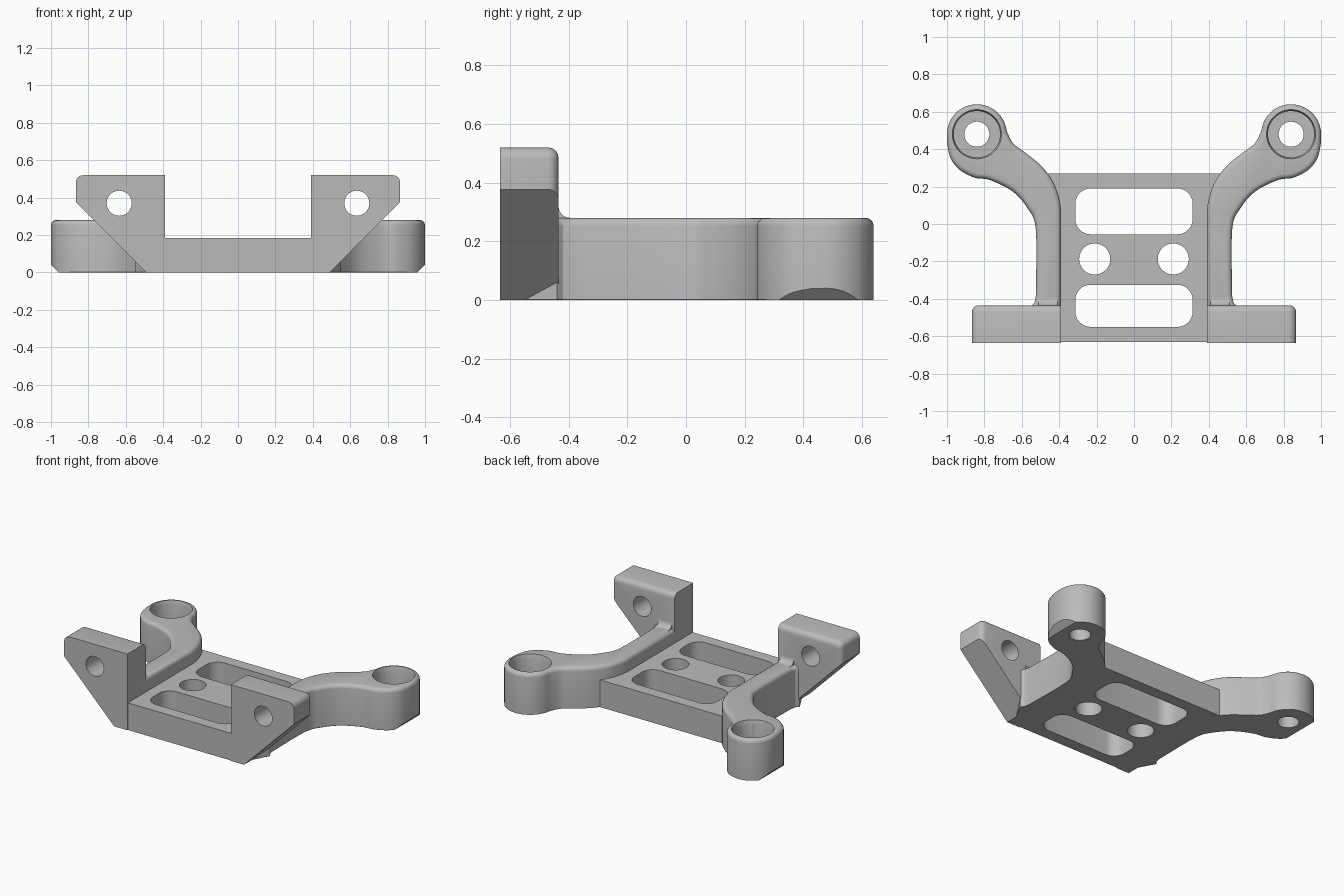
import bpy, bmesh
from math import cos, sin, radians, pi
from mathutils import Matrix, Vector

if "Cube" in bpy.data.objects:
    bpy.data.objects.remove(bpy.data.objects["Cube"])

grey = bpy.data.materials.new("plain_grey")
grey.use_nodes = True
COLOUR = (0.5, 0.5, 0.5, 1)
grey.diffuse_color = COLOUR
grey.node_tree.nodes["Principled BSDF"].inputs["Base Color"].default_value = COLOUR


def arc(cx, cy, r, a0, a1, n):
    """Points along an arc, angles in degrees."""
    angles = [radians(a0 + (a1 - a0) * i / n) for i in range(n + 1)]
    return [(cx + r * cos(a), cy + r * sin(a)) for a in angles]


def spline(points, steps=5):
    """Smooth curve through the points."""
    p = [Vector(q) for q in [points[0]] + points + [points[-1]]]
    out = []
    for a, b, c, d in zip(p, p[1:], p[2:], p[3:]):
        for i in range(steps):
            t = i / steps
            out.append(tuple(0.5 * (2 * b + (c - a) * t + (2 * a - 5 * b + 4 * c - d) * t ** 2
                                    + (3 * b - a - 3 * c + d) * t ** 3)))
    return out + [points[-1]]


def rounded_rect(x0, x1, y0, y1, r):
    return (arc(x1 - r, y1 - r, r, 0, 90, 8) + arc(x0 + r, y1 - r, r, 90, 180, 8)
            + arc(x0 + r, y0 + r, r, 180, 270, 8) + arc(x1 - r, y0 + r, r, 270, 360, 8))


def prism(name, outline, low, high, axis="Z", bevels=()):
    """Extrude an outline along an axis; each bevel is (edge rule, width, segments)."""
    place = {"Z": lambda a, b, h: (a, b, h), "Y": lambda a, b, h: (a, h, b),
             "X": lambda a, b, h: (h, a, b)}[axis]
    bm = bmesh.new()
    bottom = bm.faces.new([bm.verts.new(place(a, b, low)) for a, b in outline])
    new = bmesh.ops.extrude_face_region(bm, geom=[bottom], use_keep_orig=True)["geom"]
    shift = Vector(place(0, 0, high - low))
    bmesh.ops.translate(bm, vec=shift, verts=[v for v in new if isinstance(v, bmesh.types.BMVert)])
    bmesh.ops.recalc_face_normals(bm, faces=bm.faces)
    for rule, width, segments in bevels:
        edges = [e for e in bm.edges if rule(e.verts[0].co, e.verts[1].co)]
        bmesh.ops.bevel(bm, geom=edges, offset=width, segments=segments, profile=0.5,
                        affect="EDGES", clamp_overlap=True)
    mesh = bpy.data.meshes.new(name)
    bm.to_mesh(mesh)
    bm.free()
    obj = bpy.data.objects.new(name, mesh)
    bpy.context.collection.objects.link(obj)
    mesh.materials.append(grey)
    return obj


def activate(obj):
    bpy.ops.object.select_all(action="DESELECT")
    obj.select_set(True)
    bpy.context.view_layer.objects.active = obj


def cut(obj, cutters):
    activate(obj)
    for c in cutters:
        mod = obj.modifiers.new("cut", "BOOLEAN")
        mod.operation, mod.solver, mod.object = "DIFFERENCE", "EXACT", c
        bpy.ops.object.modifier_apply(modifier=mod.name)
        bpy.data.objects.remove(c)


def finish(obj):
    activate(obj)
    bpy.ops.object.shade_smooth_by_angle(angle=radians(30))


def mirrored(obj, name):
    twin = bpy.data.objects.new(name, obj.data.copy())
    twin.data.transform(Matrix.Scale(-1, 4, (1, 0, 0)))
    twin.data.flip_normals()
    bpy.context.collection.objects.link(twin)
    finish(twin)


def cylinder(x, y, r, low, high, axis="Z"):
    return prism("cutter", arc(x, y, r, 0, 352.5, 47), low, high, axis)


# Base plate with two slots and two round holes
HALF = 0.47
base = prism("base_plate", [(-HALF, -0.63), (HALF, -0.63), (HALF, 0.27), (-HALF, 0.27)], 0, 0.185)
cut(base, [prism("cutter", rounded_rect(-0.313, 0.313, y0, y1, 0.08), -0.1, 0.3)
           for y0, y1 in ((-0.055, 0.19), (-0.55, -0.325))]
    + [cylinder(s * 0.21, -0.187, 0.083, -0.1, 0.3) for s in (-1, 1)])
finish(base)

# Curved arm ending in a round boss
TOP = 0.28
BX, BY = 0.84, 0.48
outer = spline([(0.525, -0.385), (0.525, -0.03), (0.57, 0.085), (0.65, 0.175), (0.77, 0.235),
                (0.85, 0.247), (0.93, 0.288), (0.98, 0.35), (0.999, 0.43)])
inner = spline([(0.678, 0.49), (0.645, 0.43), (0.58, 0.38), (0.49, 0.305), (0.425, 0.21),
                (0.393, 0.1), (0.39, 0)])
outline = ([(0.39, -0.55), (0.49, -0.55), (0.55, -0.44), (0.532, -0.42)] + outer
           + arc(BX, BY, 0.16, 0, 170, 24) + inner)
arm = prism("left_arm", outline, 0, TOP, bevels=[
    (lambda a, b: min(a.z, b.z) > TOP - 0.001, 0.03, 4),
    (lambda a, b: max(a.z, b.z) < 0.001 and min(a.x, b.x) > 0.48 and max(a.y, b.y) < 0.27
     and max(a.x, b.x) < 0.91, 0.036, 1)])

# Stepped screw bore with a chamfered mouth, and a slanted cut under the boss
mouth = cylinder(BX, BY, 0.14, TOP - 0.03, TOP + 0.03)
for v in mouth.data.vertices:
    if v.co.z < TOP:
        v.co.x, v.co.y = BX + (v.co.x - BX) * 0.88, BY + (v.co.y - BY) * 0.88
cut(arm, [cylinder(BX, BY, 0.124, 0.08, 0.4), cylinder(BX, BY, 0.067, -0.1, 0.2), mouth,
          prism("cutter", [(0.86, -0.1), (1.1, -0.1), (1.1, 0.14)], 0.3, 0.7, "Y")])
finish(arm)
mirrored(arm, "right_arm")

# Upright ear with a sloped underside and a cross hole
FRONT, BACK = -0.635, -0.435
profile = ([(0.39, 0), (0.49, 0), (0.867, 0.377)] + arc(0.827, 0.48, 0.04, 0, 90, 6) + [(0.39, 0.52)])
ear = prism("left_ear", profile, FRONT, BACK, "Y", bevels=[
    (lambda a, b: min(a.y, b.y) > BACK - 0.001 and min(a.z, b.z) > 0.37, 0.035, 4)])
cut(ear, [cylinder(0.635, 0.37, 0.067, -0.8, -0.3, "Y")])
finish(ear)
mirrored(ear, "right_ear")

# Small fillet where the arm top meets the ear
cove = [(BACK - 0.02, TOP - 0.02), (BACK + 0.04, TOP - 0.02)] + arc(
    BACK + 0.04, TOP + 0.04, 0.04, 270, 180, 6) + [(BACK - 0.02, TOP + 0.04)]
fillet = prism("left_fillet", cove, 0.41, 0.51, "X")
finish(fillet)
mirrored(fillet, "right_fillet")
